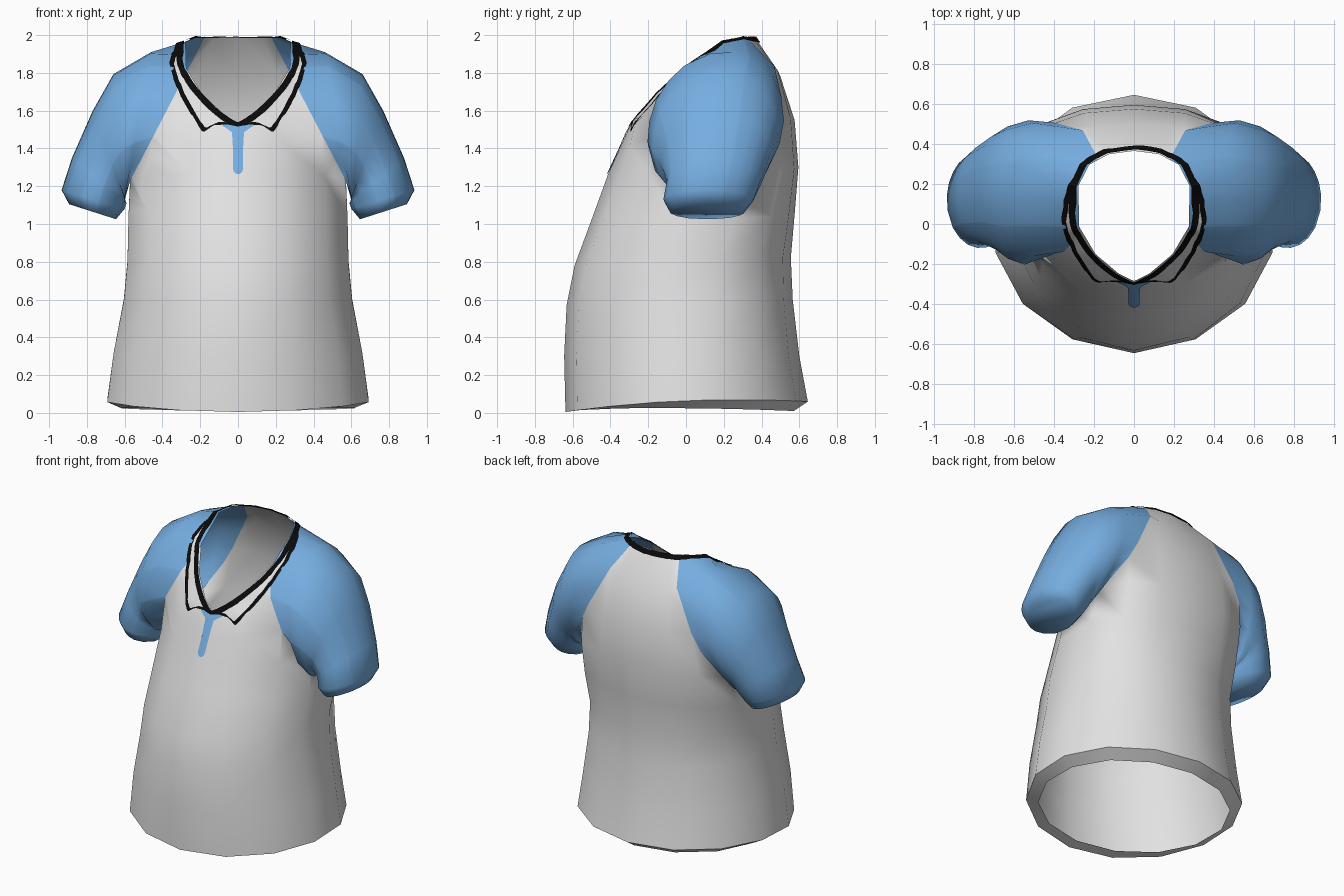
import bpy, bmesh, math
from mathutils import Vector
from mathutils.bvhtree import BVHTree

if "Cube" in bpy.data.objects:
    bpy.data.objects.remove(bpy.data.objects["Cube"])


def material(name, rgb):
    m = bpy.data.materials.new(name)
    m.diffuse_color = (*rgb, 1)
    m.use_nodes = True
    m.node_tree.nodes["Principled BSDF"].inputs["Base Color"].default_value = m.diffuse_color
    return m


WHITE = material("off white cloth", (0.76, 0.76, 0.76))
BLUE = material("light blue cloth", (0.18, 0.42, 0.75))
BLACK = material("black trim", (0.003, 0.003, 0.003))
SIDES = 14


def finish(name, bm, mats):
    bmesh.ops.recalc_face_normals(bm, faces=bm.faces)
    for f in bm.faces:
        f.smooth = True
    me = bpy.data.meshes.new(name)
    bm.to_mesh(me)
    for m in mats:
        me.materials.append(m)
    ob = bpy.data.objects.new(name, me)
    bpy.context.collection.objects.link(ob)
    return ob


def loft(bm, rows, mat=0):
    for a, b in zip(rows, rows[1:]):
        for i in range(len(a)):
            j = (i + 1) % len(a)
            bm.faces.new((a[i], a[j], b[j], b[i])).material_index = mat


# Torso rings: front (y, z), back (y, z), side (x, y, z), back flatness, front narrowing
RINGS = [
    ((-0.565, 0.02), (0.57, 0.01), (0.63, 0.0, 0.025), 1, 1),
    ((-0.638, 0.005), (0.645, 0.06), (0.71, 0.0, 0.065), 1, 1),
    ((-0.645, 0.30), (0.60, 0.30), (0.675, 0.0, 0.32), 1, 1),
    ((-0.632, 0.57), (0.565, 0.60), (0.62, 0.0, 0.60), 0.9, 1),
    ((-0.59, 0.78), (0.555, 0.82), (0.60, 0.0, 0.80), 0.8, 1),
    ((-0.49, 1.05), (0.575, 1.05), (0.595, 0.08, 1.03), 0.7, 1),
    ((-0.41, 1.27), (0.595, 1.30), (0.585, 0.14, 1.25), 0.6, 1),
    ((-0.35, 1.40), (0.575, 1.55), (0.58, 0.15, 1.55), 0.6, 1),
    ((-0.315, 1.48), (0.50, 1.78), (0.46, 0.15, 1.85), 0.6, 1),
    ((-0.285, 1.535), (0.365, 1.988), (0.285, 0.06, 1.88), 0.6, 1.6),
]
# Sleeve rings: top (x, z), underside (x, z), front y, back y, lean of top to back
SLEEVE = [
    ((0.46, 1.912), (0.605, 1.11), -0.20, 0.515, 0.05),
    ((0.66, 1.795), (0.60, 1.10), -0.175, 0.485, 0.03),
    ((0.77, 1.60), (0.595, 1.12), -0.13, 0.45, 0.02),
    ((0.88, 1.35), (0.59, 1.11), -0.10, 0.40, 0.0),
    ((0.935, 1.18), (0.60, 1.08), -0.12, 0.36, 0.0),
    ((0.895, 1.105), (0.645, 1.025), -0.085, 0.31, 0.0),
]


def ring_point(ring, deg):
    (fy, fz), (by, bz), (sx, sy, sz), flat, narrow = ring
    c, s = math.cos(math.radians(deg)), math.sin(math.radians(deg))
    x = sx * s
    if c > 0:
        x = math.copysign(sx * abs(s) ** narrow, s)
    else:
        c = -abs(c) ** flat
    my, mz = (fy + by) / 2, (fz + bz) / 2
    return Vector((x,
                   my + (fy - by) / 2 * c + (sy - my) * s * s,
                   min(1.988, mz + (fz - bz) / 2 * c + (sz - mz) * s * s)))


def sleeve_point(ring, sgn, a):
    (tx, tz), (ux, uz), fy, by, lean = ring
    c, s = math.cos(a), math.sin(a)
    return Vector((sgn * ((tx + ux) / 2 + (tx - ux) / 2 * c),
                   (fy + by) / 2 + (by - fy) / 2 * s + lean * c,
                   (tz + uz) / 2 + (tz - uz) / 2 * c))


def seam_angle(co, sgn):
    u = (co.x * sgn - 0.42) * -0.461 + (co.z - 1.54) * 0.887
    return math.atan2((co.y - 0.155) / 0.34, u / 0.44)


# Shirt torso with an inward hem
bm = bmesh.new()
rows = [[bm.verts.new(ring_point(r, i * 360 / SIDES)) for i in range(SIDES)] for r in RINGS]
loft(bm, rows)
for e in bm.edges:
    if all(v in rows[1] for v in e.verts):
        e.smooth = False

# Sleeves: replace the torso outside each slanted shoulder seam
for sgn in (1, -1):
    bmesh.ops.bisect_plane(bm, geom=bm.verts[:] + bm.edges[:] + bm.faces[:],
                           plane_co=(sgn * 0.17, 0, 2), plane_no=(sgn, 0, 0.52))
    outer = set()
    for f in bm.faces:
        c = f.calc_center_median()
        if f.material_index == 0 and c.x * sgn > 0.17 + (2 - c.z) * 0.52:
            outer.add(f)
    edges = {e for f in outer for e in f.edges}
    rim = [e for e in edges if sum(f in outer for f in e.link_faces) == 1]
    seam = {v for e in rim for v in e.verts}
    for e in rim:
        if e.calc_length() > 0.15:
            seam.add(bmesh.utils.edge_split(e, e.verts[0], 0.5)[1])
    inside = {v for f in outer for v in f.verts} - seam
    bmesh.ops.delete(bm, geom=list(outer), context='FACES_ONLY')
    bmesh.ops.delete(bm, geom=list(inside), context='VERTS')
    seam = sorted(seam, key=lambda v: seam_angle(v.co, sgn))
    angles = [seam_angle(v.co, sgn) for v in seam]
    rows = [seam] + [[bm.verts.new(sleeve_point(r, sgn, a)) for a in angles] for r in SLEEVE]
    loft(bm, rows, 1)
    bm.faces.new(rows[-1]).material_index = 1
shirt = finish("shirt_body_and_sleeves", bm, [WHITE, BLUE])

# Surface that the thin trim plates are laid on
bm = bmesh.new()
bm.from_mesh(shirt.data)
SURFACE = BVHTree.FromBMesh(bm)
bm.free()

# Outer collar edge seen from the front: angle around neck -> (x, z)
EDGE = [(0, 0.0, 1.512), (14, 0.06, 1.522), (22, 0.125, 1.517), (31, 0.185, 1.475),
        (38, 0.22, 1.525), (60, 0.30, 1.67), (78, 0.338, 1.785)]


def collar_outer(d, sgn):
    """Point on the cloth at the outer edge of the collar."""
    for (a, xa, za), (b, xb, zb) in zip(EDGE, EDGE[1:]):
        if d <= b:
            t = (d - a) / (b - a)
            start = Vector((sgn * (xa + (xb - xa) * t), -2, za + (zb - za) * t))
            return SURFACE.ray_cast(start, Vector((0, 1, 0)))[0]
    neck = ring_point(RINGS[-1], sgn * d)
    out = ring_point(RINGS[-2], sgn * d) - neck
    first = (collar_outer(78, 1) - ring_point(RINGS[-1], 78)).length
    return neck + out.normalized() * (0.036 + (first - 0.036) * max(0, (108 - d) / 30))


def on_cloth(p, outward):
    return SURFACE.find_nearest(p + outward * 0.02)[0] + outward * 0.008


# Collar: black neck band plus pointed white flaps with a black border
BAND, BORDER, STEPS = 0.036, 0.027, 180
bm = bmesh.new()
columns = []
for i in range(STEPS):
    deg = i * 360 / STEPS
    neck = ring_point(RINGS[-1], deg)
    tangent = ring_point(RINGS[-1], deg + 1) - ring_point(RINGS[-1], deg - 1)
    slope = ring_point(RINGS[-2], deg) - neck
    outward = slope.cross(tangent).normalized()
    edge = collar_outer(min(deg, 360 - deg), 1 if deg <= 180 else -1)
    total = (edge - neck).length
    band = min(BAND, total * 0.9)
    white_end = max(band, total - BORDER)
    columns.append([bm.verts.new(on_cloth(neck.lerp(edge, w / total), outward))
                    for w in (0, band, (band + white_end) / 2, white_end, total)])
for i in range(STEPS):
    a, b = columns[i], columns[(i + 1) % STEPS]
    for k in range(4):
        f = bm.faces.new((a[k], b[k], b[k + 1], a[k + 1]))
        f.material_index = int(k in (1, 2))
bmesh.ops.remove_doubles(bm, verts=bm.verts, dist=0.0003)
finish("collar", bm, [BLACK, WHITE])

# Placket: narrow blue strip below the collar, flared on top, rounded at the end
bm = bmesh.new()
rows = []
for z, w in ((1.525, 0.09), (1.505, 0.06), (1.485, 0.032), (1.40, 0.027), (1.29, 0.027),
             (1.275, 0.022), (1.265, 0.01)):
    row = []
    for x in (-w, 0, w):
        hit = SURFACE.ray_cast(Vector((x, -2, z)), Vector((0, 1, 0)))[0]
        row.append(bm.verts.new(hit + Vector((0, -0.006, 0.001))))
    rows.append(row)
for a, b in zip(rows, rows[1:]):
    for k in range(2):
        bm.faces.new((a[k], b[k], b[k + 1], a[k + 1]))
finish("placket", bm, [BLUE])
